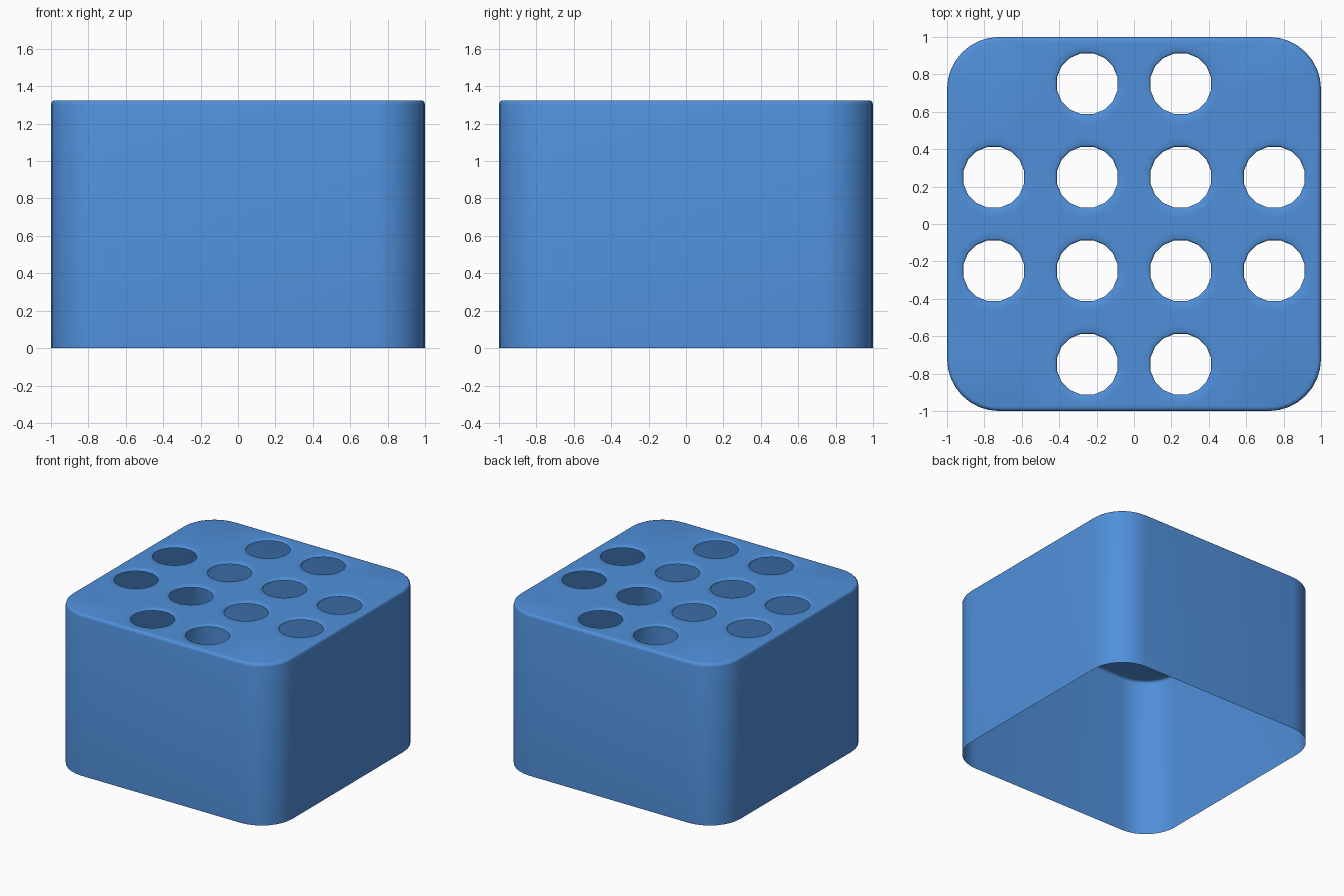
import bpy
import bmesh
from math import cos, sin, pi

# Remove the default cube
default_cube = bpy.data.objects.get("Cube")
if default_cube:
    bpy.data.objects.remove(default_cube, do_unlink=True)

HEIGHT = 1.325
CORNER = 0.28      # radius of the vertical corners
RIM = 0.022        # rounding of the top edge
CORNER_STEPS = 8
HOLE_SIDES = 16

bm = bmesh.new()


def rounded_square(inset, z):
    """Ring of vertices around a rounded square, counter-clockwise."""
    ring = []
    centre = 1 - CORNER
    radius = CORNER - inset
    for quarter, (sx, sy) in enumerate([(1, 1), (-1, 1), (-1, -1), (1, -1)]):
        for i in range(CORNER_STEPS + 1):
            a = (quarter + i / CORNER_STEPS) * pi / 2
            ring.append(bm.verts.new((sx * centre + radius * cos(a),
                                      sy * centre + radius * sin(a), z)))
    return ring


def circle(x, y, radius, z):
    ring = []
    for i in range(HOLE_SIDES):
        a = (i + 0.5) * 2 * pi / HOLE_SIDES
        ring.append(bm.verts.new((x + radius * cos(a), y + radius * sin(a), z)))
    return ring


def bridge(a, b):
    for i in range(len(a)):
        j = (i + 1) % len(a)
        bm.faces.new((a[i], a[j], b[j], b[i]))


def loop_edges(ring):
    edges = []
    for i, v in enumerate(ring):
        pair = (v, ring[(i + 1) % len(ring)])
        edges.append(bm.edges.get(pair) or bm.edges.new(pair))
    return edges


# Side walls and rounded top edge, open underneath
rings = [rounded_square(0, 0)]
for step in range(4):
    a = step / 3 * pi / 2
    rings.append(rounded_square(RIM * (1 - cos(a)), HEIGHT - RIM * (1 - sin(a))))
for lower, upper in zip(rings, rings[1:]):
    bridge(lower, upper)
top_edges = loop_edges(rings[-1])

# Twelve holes with softly turned-in lips, none at the four corners
hole_profile = [(0.215, 0), (0.175, 0), (0.169, 0.004), (0.166, 0.014)]
positions = (-0.75, -0.25, 0.25, 0.75)
for x in positions:
    for y in positions:
        if abs(x) > 0.5 and abs(y) > 0.5:
            continue
        lip = [circle(x, y, r, HEIGHT - drop) for r, drop in hole_profile]
        for outer, inner in zip(lip, lip[1:]):
            bridge(outer, inner)
        top_edges += loop_edges(lip[0])

# Flat top between the holes and the edge
bmesh.ops.triangle_fill(bm, use_beauty=True, use_dissolve=False,
                        edges=top_edges, normal=(0, 0, 1))

# Face every surface outward
bmesh.ops.recalc_face_normals(bm, faces=bm.faces[:])
if sum(f.normal.z * f.calc_area() for f in bm.faces) < 0:
    bmesh.ops.reverse_faces(bm, faces=bm.faces[:])

mesh = bpy.data.meshes.new("perforated_cover")
bm.to_mesh(mesh)
bm.free()
cover = bpy.data.objects.new("perforated_cover", mesh)
bpy.context.collection.objects.link(cover)

# Blue finish
blue = bpy.data.materials.new("blue")
blue.use_nodes = True
colour = (0.08, 0.28, 0.71, 1)
blue.diffuse_color = colour
blue.node_tree.nodes["Principled BSDF"].inputs["Base Color"].default_value = colour
mesh.materials.append(blue)

# Smooth shading
bpy.ops.object.select_all(action="DESELECT")
cover.select_set(True)
bpy.context.view_layer.objects.active = cover
bpy.ops.object.shade_smooth_by_angle(angle=pi / 3)
